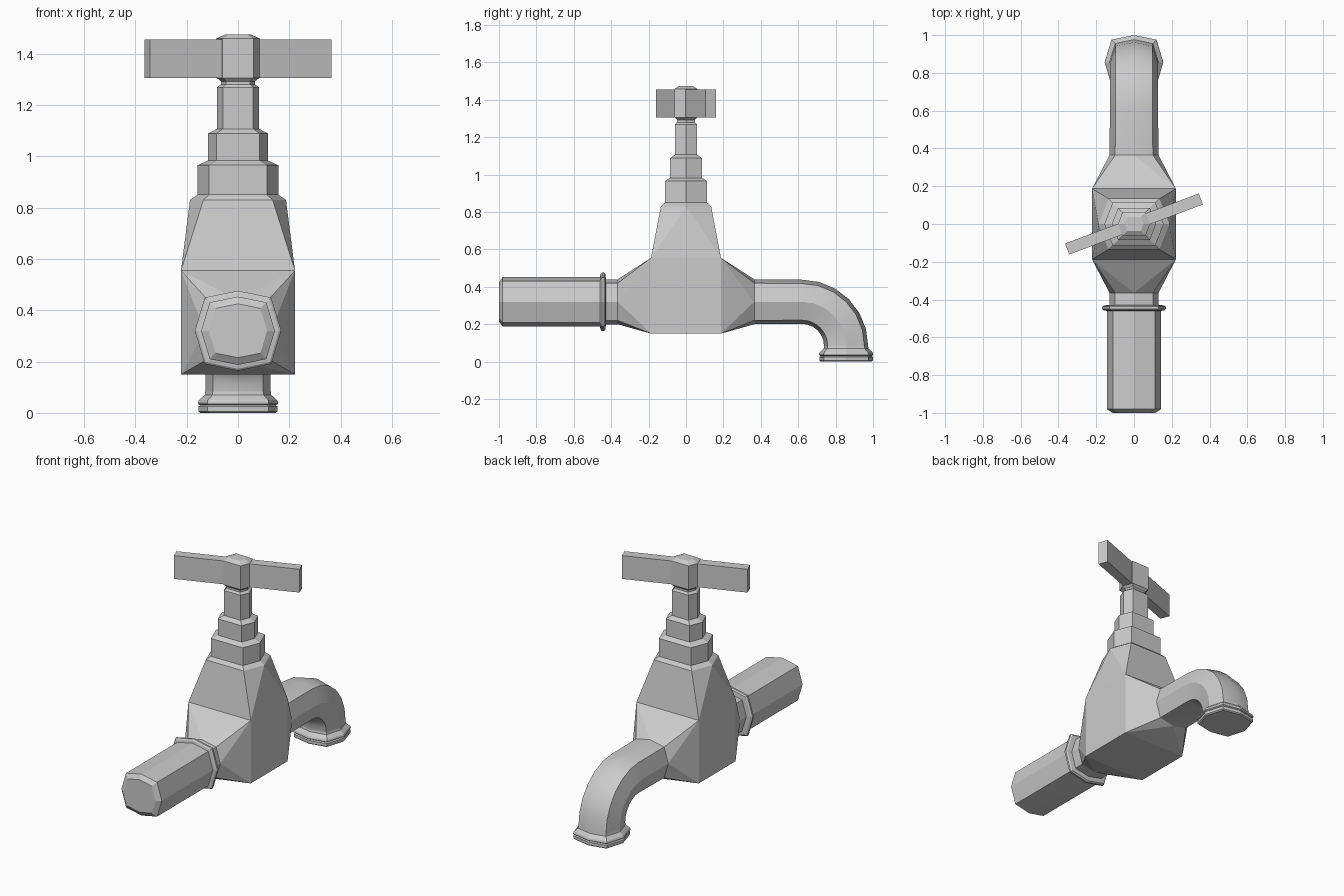
import bpy, bmesh
from math import sin, cos, radians
from mathutils import Vector

if "Cube" in bpy.data.objects:
    bpy.data.objects.remove(bpy.data.objects["Cube"])

# Flattened octagon for the pipes, and elongated hexagon for the bonnet and stem
OCT = [(1.08, 0), (.83, .83), (0, 1), (-.83, .83), (-1.08, 0), (-.83, -.83), (0, -1), (.83, -.83)]
HEX = [(1, 0), (.72, .72), (-.72, .72), (-1, 0), (-.72, -.72), (.72, -.72)]
X, Y, Z = Vector((1, 0, 0)), Vector((0, 1, 0)), Vector((0, 0, 1))
PIPE_Z = .32


def ring(section, centre, v, scale):
    return [Vector(centre) + X * a * scale + v * b * scale for a, b in section]


def finish(bm, name):
    bmesh.ops.recalc_face_normals(bm, faces=bm.faces[:])
    mesh = bpy.data.meshes.new(name)
    bm.to_mesh(mesh)
    bm.free()
    ob = bpy.data.objects.new(name, mesh)
    bpy.context.collection.objects.link(ob)
    return ob


def loft(name, rings):
    bm = bmesh.new()
    loops = [[bm.verts.new(p) for p in r] for r in rings]
    n = len(loops[0])
    for a, b in zip(loops, loops[1:]):
        for i in range(n):
            j = (i + 1) % n
            bm.faces.new((a[i], a[j], b[j], b[i]))
    bm.faces.new(loops[0])
    bm.faces.new(loops[-1])
    return finish(bm, name)


def hull(bm, verts):
    bmesh.ops.convex_hull(bm, input=verts)


# Body: box with tapered ends, and a shoulder narrowing up to the bonnet
bm = bmesh.new()
low, top = [[bm.verts.new((x, y, z)) for x in (-.222, .222) for y in (-.187, .187)]
            for z in (.15, .555)]
necks = [bm.verts.new(p) for y in (-.365, .365) for p in ring(OCT, (0, y, PIPE_Z), Z, .12)]
crown = [bm.verts.new(p) for p in ring(HEX, (0, 0, .83), Y, .187)]
hull(bm, low + top + necks)
hull(bm, top + crown)
seam = [f for f in bm.faces if all(abs(v.co.z - .555) < 1e-4 for v in f.verts)]
bmesh.ops.delete(bm, geom=seam, context='FACES_ONLY')
bmesh.ops.dissolve_limit(bm, angle_limit=radians(1), verts=bm.verts[:], edges=bm.edges[:])
finish(bm, "body")

# Stepped bonnet and valve stem
steps = [(.83, .187), (.85, .157), (.965, .157), (.983, .117), (1.088, .117), (1.107, .082),
         (1.268, .082), (1.28, .066), (1.292, .066), (1.305, .083)]
loft("bonnet_and_stem", [ring(HEX, (0, 0, z), Y, r) for z, r in steps])

# Handle hub and turned crossbar
loft("handle_hub", [ring(HEX, (0, 0, z), Y, r)
                    for z, r in [(1.305, .085), (1.458, .085), (1.475, .05)]])
bpy.ops.mesh.primitive_cube_add(size=1, location=(0, 0, 1.38), rotation=(0, 0, radians(20.5)))
bar = bpy.context.object
bar.name = "handle_bar"
bar.scale = (.756, .062, .15)

# Inlet pipe with chamfered end, collar and neck
inlet = [(-1, .105), (-.98, .133), (-.46, .133), (-.457, .148), (-.45, .156), (-.438, .156),
         (-.431, .148), (-.428, .12), (-.365, .12)]
loft("inlet_pipe", [ring(OCT, (0, y, PIPE_Z), Z, r) for y, r in inlet])

# Spout: straight run, quarter bend downwards
rings = [ring(OCT, (0, .365, PIPE_Z), Z, .12)]
for i in range(7):
    a = radians(15 * i)
    d = Vector((0, sin(a), cos(a)))
    rings.append(ring(OCT, Vector((0, .62, .084)) + d * .236, d, .118))
spout = loft("spout", rings)
bpy.context.view_layer.objects.active = spout
bpy.ops.object.select_all(action='DESELECT')
spout.select_set(True)
bpy.ops.object.shade_smooth_by_angle(angle=radians(32))

# Spout lip with a grooved rim
lip = [(.084, .118), (.07, .12), (.05, .141), (.042, .144), (.035, .144), (.03, .136),
       (.025, .143), (.006, .143), (0, .136)]
loft("spout_lip", [ring(OCT, (0, .856, z), Y, r) for z, r in lip])
